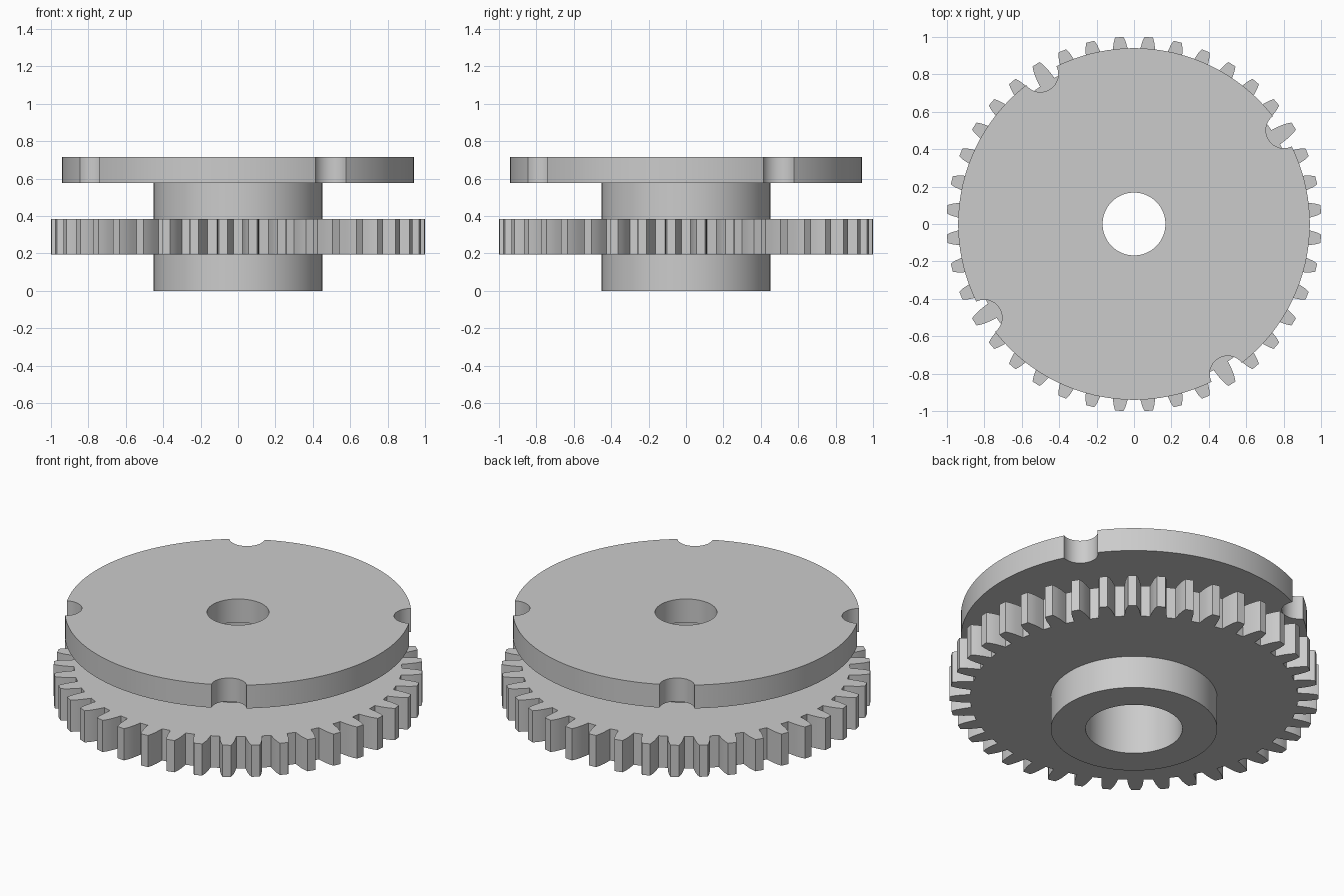
import bpy, bmesh
from math import cos, sin, acos, atan2, pi, radians, tau

cube = bpy.data.objects.get("Cube")
if cube:
    bpy.data.objects.remove(cube, do_unlink=True)

GREY = (0.6, 0.6, 0.6, 1.0)
metal = bpy.data.materials.new("plain grey")
metal.use_nodes = True
metal.diffuse_color = GREY
metal.node_tree.nodes["Principled BSDF"].inputs["Base Color"].default_value = GREY


def polar(r, a):
    return (r * cos(a), r * sin(a))


def circle(r, n=96):
    return [polar(r, tau * i / n) for i in range(n)]


def gear_profile(teeth=40):
    # flank stations: radius and half angle in degrees, root to tip
    flank = [(0.89, 2.9), (0.915, 2.65), (0.945, 2.35), (0.975, 1.9), (1.002, 1.3)]
    points = []
    for i in range(teeth):
        mid = tau * (i + 0.5) / teeth
        points += [polar(r, mid - radians(h)) for r, h in flank]
        points += [polar(r, mid + radians(h)) for r, h in reversed(flank)]
    return points


def notched_profile(rim=0.94, d=0.945, r=0.096, first=radians(32), n=32):
    # round rim with four scooped notches
    beta = acos((rim ** 2 + d ** 2 - r ** 2) / (2 * rim * d))
    gamma = atan2(rim * sin(beta), rim * cos(beta) - d)
    points = []
    for q in range(4):
        a = first + q * pi / 2
        cx, cy = polar(d, a)
        for i in range(17):
            t = a - gamma + (2 * gamma - tau) * i / 16
            points.append((cx + r * cos(t), cy + r * sin(t)))
        sweep = pi / 2 - 2 * beta
        points += [polar(rim, a + beta + sweep * i / n) for i in range(1, n)]
    return points


def extruded_ring(name, outer, inner, z0, z1):
    bm = bmesh.new()
    edges = []
    for loop in (outer, inner):
        verts = [bm.verts.new((x, y, z0)) for x, y in loop]
        edges += [bm.edges.new((verts[i - 1], v)) for i, v in enumerate(verts)]
    bmesh.ops.triangle_fill(bm, use_beauty=True, edges=edges)
    result = bmesh.ops.extrude_face_region(bm, geom=bm.faces[:], use_keep_orig=True)
    top = [g for g in result["geom"] if isinstance(g, bmesh.types.BMVert)]
    bmesh.ops.translate(bm, verts=top, vec=(0, 0, z1 - z0))
    bmesh.ops.recalc_face_normals(bm, faces=bm.faces[:])
    mesh = bpy.data.meshes.new(name)
    bm.to_mesh(mesh)
    bm.free()
    mesh.materials.append(metal)
    obj = bpy.data.objects.new(name, mesh)
    bpy.context.collection.objects.link(obj)
    bpy.ops.object.select_all(action="DESELECT")
    obj.select_set(True)
    bpy.context.view_layer.objects.active = obj
    bpy.ops.object.shade_smooth_by_angle(angle=radians(20))
    return obj


# Hollow hub, toothed wheel around it, notched disc on top
extruded_ring("hub", circle(0.452), circle(0.263), 0.0, 0.577)
extruded_ring("gear_wheel", gear_profile(), circle(0.44), 0.195, 0.385)
extruded_ring("notched_disc", notched_profile(), circle(0.168), 0.577, 0.717)
